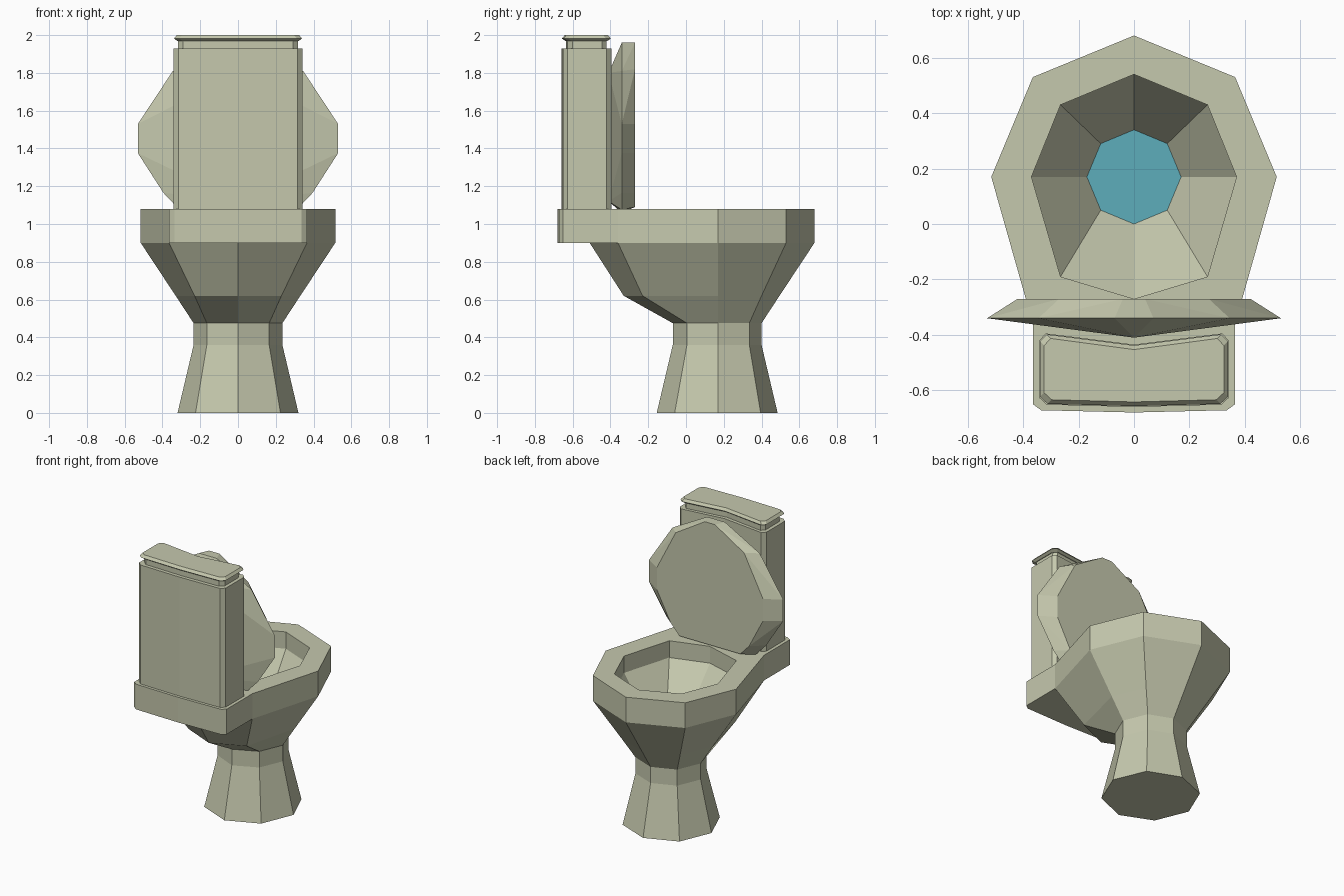
import bpy, bmesh

if "Cube" in bpy.data.objects:
    bpy.data.objects.remove(bpy.data.objects["Cube"])


def material(name, rgb):
    m = bpy.data.materials.new(name)
    m.diffuse_color = (*rgb, 1)
    m.use_nodes = True
    m.node_tree.nodes["Principled BSDF"].inputs["Base Color"].default_value = m.diffuse_color
    return m


CERAMIC = material("ceramic", (0.56, 0.58, 0.42))
WATER = material("water", (0.11, 0.42, 0.50))


def finish(name, bm, mat):
    bmesh.ops.recalc_face_normals(bm, faces=bm.faces)
    me = bpy.data.meshes.new(name)
    bm.to_mesh(me)
    bm.free()
    me.materials.append(mat)
    ob = bpy.data.objects.new(name, me)
    bpy.context.collection.objects.link(ob)
    return ob


def mirrored(half):
    """Half outline running from x=0 to x=0, completed on the -x side."""
    return half + [(-x, y) for x, y in reversed(half) if x > 0]


def loft(name, rings, mat, cap_start=True, cap_end=True):
    """rings: list of (z, outline), all outlines with the same count."""
    bm = bmesh.new()
    loops = [[bm.verts.new((x, y, z)) for x, y in pts] for z, pts in rings]
    n = len(loops[0])
    for a, b in zip(loops, loops[1:]):
        for i in range(n):
            j = (i + 1) % n
            bm.faces.new((a[i], a[j], b[j], b[i]))
    if cap_start:
        bm.faces.new(loops[0])
    if cap_end:
        bm.faces.new(loops[-1])
    return finish(name, bm, mat)


# eight-sided half outline: front tip, front diagonal, side, back diagonal, back tip
def octagon(f, fd, s, bd, b):
    return mirrored([(0, f), fd, (s, 0.17), bd, (0, b)])


rim = octagon(0.68, (0.365, 0.53), 0.515, (0.365, -0.36), -0.51)
hole = octagon(0.54, (0.265, 0.43), 0.37, (0.265, -0.19), -0.27)
pool = octagon(0.34, (0.12, 0.29), 0.17, (0.12, 0.05), 0.0)
belly = octagon(0.495, (0.233, 0.40), 0.33, (0.23, -0.23), -0.33)
neck = octagon(0.40, (0.165, 0.335), 0.235, (0.165, 0.005), -0.07)
foot = octagon(0.485, (0.225, 0.395), 0.32, (0.225, -0.06), -0.155)

# bowl and pedestal in one piece, from basin floor over the rim to the foot
loft("bowl", [(0.66, pool), (0.96, hole), (1.08, hole), (1.08, rim), (0.90, rim),
              (0.62, belly), (0.475, neck), (0.36, neck), (0, foot)],
     CERAMIC, cap_start=False)
bm = bmesh.new()
bm.faces.new([bm.verts.new((x, y, 0.66)) for x, y in reversed(pool)])
water = finish("water", bm, WATER)
if water.data.polygons[0].normal.z < 0:
    water.data.flip_normals()

# deck under the tank, fitted against the back of the bowl
deck = mirrored([(0, -0.51), (0.365, -0.36), (0.365, -0.65), (0.335, -0.672), (0, -0.68)])
loft("deck", [(0.90, deck), (1.08, deck)], CERAMIC)


# tank with a shallow V on the lid side, inset neck and cap
def tank(d):
    half = [(0, -0.66 + d), (0.315 - d, -0.652 + d), (0.342 - d, -0.627 + d),
            (0.342 - d, -0.42 - d), (0.318 - d, -0.395 - d), (0, -0.435 - d)]
    return mirrored(half)


loft("tank", [(1.08, tank(0)), (1.93, tank(0)), (1.93, tank(0.025))], CERAMIC)
loft("tank_neck", [(1.93, tank(0.025)), (1.97, tank(0.025))], CERAMIC)
loft("tank_cap", [(1.97, tank(0.02)), (1.982, tank(0.003)), (2.0, tank(0.018))], CERAMIC)

# raised lid: faceted shell between an inner face, a wider edge and a back ridge
edge = [(0.07, 1.96), (0.345, 1.81), (0.53, 1.53), (0.53, 1.375), (0.395, 1.165),
        (0.31, 1.075), (0.08, 1.06)]
inner = [(0.04, 1.96), (0.27, 1.82), (0.42, 1.53), (0.42, 1.375), (0.31, 1.165),
         (0.24, 1.09)]
pts = [(s * x, -0.34, z) for x, z in edge for s in (1, -1)]
pts += [(s * x, -0.27, z) for x, z in inner for s in (1, -1)]
pts += [(0, -0.41, 1.80), (0, -0.41, 1.12)]
bm = bmesh.new()
for p in pts:
    bm.verts.new(p)
res = bmesh.ops.convex_hull(bm, input=bm.verts)
bmesh.ops.dissolve_limit(bm, angle_limit=0.02, verts=bm.verts, edges=bm.edges)
finish("lid", bm, CERAMIC)
